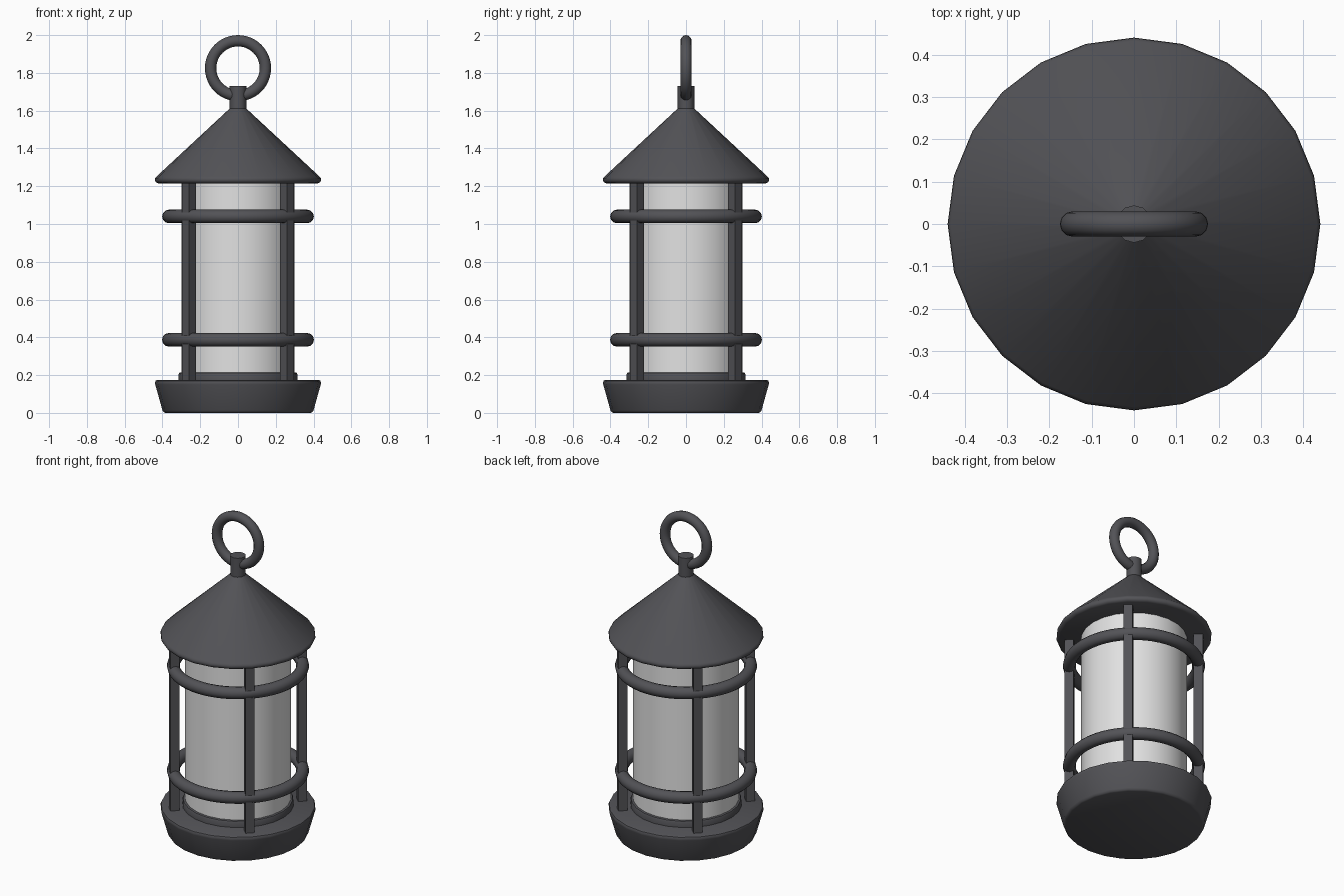
import bpy, bmesh, math
from mathutils import Matrix

if "Cube" in bpy.data.objects:
    bpy.data.objects.remove(bpy.data.objects["Cube"])


def material(name, rgb):
    m = bpy.data.materials.new(name)
    m.diffuse_color = (*rgb, 1)
    m.use_nodes = True
    m.node_tree.nodes["Principled BSDF"].inputs["Base Color"].default_value = m.diffuse_color
    return m


METAL = material("dark metal", (0.085, 0.085, 0.094))
GLASS = material("frosted glass", (0.76, 0.76, 0.76))


def finish(name, bm, mat, smooth=True):
    bmesh.ops.recalc_face_normals(bm, faces=bm.faces)
    mesh = bpy.data.meshes.new(name)
    bm.to_mesh(mesh)
    bm.free()
    mesh.materials.append(mat)
    ob = bpy.data.objects.new(name, mesh)
    bpy.context.collection.objects.link(ob)
    if smooth:
        bpy.ops.object.select_all(action='DESELECT')
        ob.select_set(True)
        bpy.context.view_layer.objects.active = ob
        bpy.ops.object.shade_smooth_by_angle(angle=math.radians(40))
    return ob


def lathe(name, profile, mat, sides=24):
    """Spin an (r, z) profile around the z axis."""
    bm = bmesh.new()
    rings = []
    for r, z in profile:
        if r == 0:
            rings.append([bm.verts.new((0, 0, z))] * sides)
        else:
            rings.append([bm.verts.new((r * math.cos(a), r * math.sin(a), z))
                          for a in (2 * math.pi * i / sides for i in range(sides))])
    for low, high in zip(rings, rings[1:]):
        for i in range(sides):
            j = (i + 1) % sides
            corners = list(dict.fromkeys((low[i], low[j], high[j], high[i])))
            bm.faces.new(corners)
    return finish(name, bm, mat)


def torus(name, major, minor, z, mat, upright=False):
    bpy.ops.mesh.primitive_torus_add(
        major_radius=major, minor_radius=minor, major_segments=48, minor_segments=12,
        location=(0, 0, z), rotation=(math.pi / 2 if upright else 0, 0, 0))
    ob = bpy.context.object
    ob.name = name
    ob.data.materials.append(mat)
    bpy.ops.object.shade_smooth()
    return ob


# Flared base with softened rims
lathe("base", [(0, 0), (0.385, 0), (0.394, 0.004), (0.4, 0.014), (0.438, 0.15),
               (0.44, 0.16), (0.436, 0.17), (0.426, 0.175), (0, 0.175)], METAL)

# Collar holding the glass
lathe("glass_collar", [(0, 0.17), (0.315, 0.17), (0.315, 0.204), (0.311, 0.212),
                       (0.303, 0.215), (0, 0.215)], METAL)

# Glass cylinder
lathe("glass", [(0, 0.18), (0.3, 0.18), (0.3, 1.225), (0, 1.225)], GLASS)

# Conical roof with rounded rim
lathe("roof", [(0, 1.215), (0.422, 1.215), (0.434, 1.221), (0.44, 1.232),
               (0.438, 1.243), (0.432, 1.251), (0.04, 1.615), (0, 1.615)], METAL)

# Four square uprights, facing outward on the diagonals
for i in range(4):
    bm = bmesh.new()
    bmesh.ops.create_cube(bm, size=1)
    bm.transform(Matrix.Rotation(math.pi / 4 + i * math.pi / 2, 4, 'Z')
                 @ Matrix.Translation((0.367, 0, 0.695))
                 @ Matrix.Diagonal((0.052, 0.052, 1.06, 1)))
    finish(f"upright_bar_{i + 1}", bm, METAL, smooth=False)

# Guard rings around the uprights
torus("lower_guard_ring", 0.366, 0.036, 0.387, METAL)
torus("upper_guard_ring", 0.366, 0.036, 1.04, METAL)

# Finial post and hanging ring
lathe("finial_post", [(0, 1.59), (0.044, 1.59), (0.044, 1.73), (0, 1.73)], METAL, sides=12)
torus("hanging_ring", 0.145, 0.03, 1.825, METAL, upright=True)
